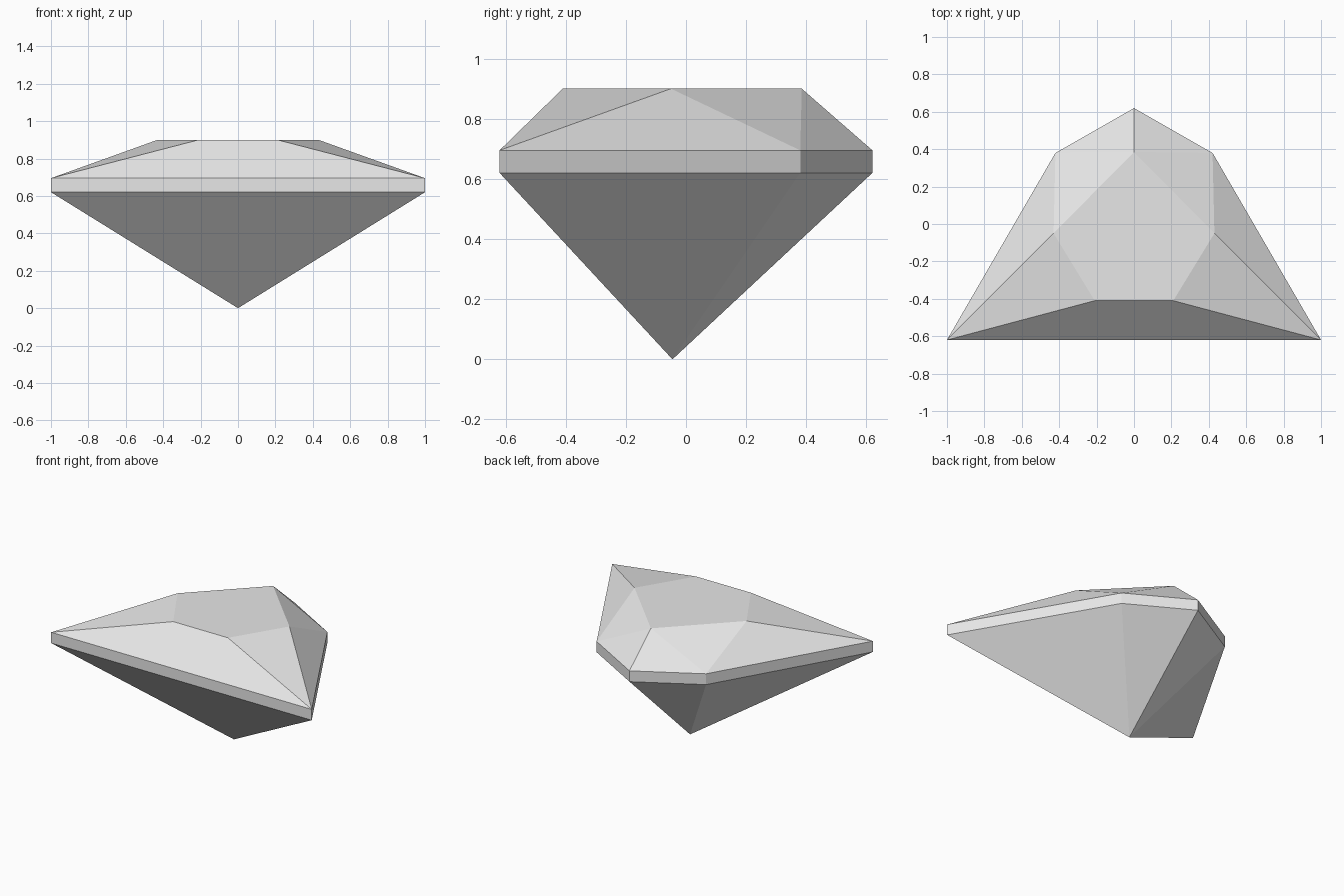
import bpy
import bmesh

cube = bpy.data.objects.get("Cube")
if cube:
    bpy.data.objects.remove(cube, do_unlink=True)

# Heights of the gem's levels
GIRDLE_LOW, GIRDLE_HIGH, TABLE = 0.62, 0.695, 0.90

# Outlines, counter-clockwise from the front left-hand corner
girdle_outline = [(-1, -0.62), (1, -0.62), (0.42, 0.38), (0, 0.62), (-0.42, 0.38)]
table_outline = [(-0.21, -0.41), (0.21, -0.41), (0.43, -0.05), (0, 0.385), (-0.43, -0.05)]

grey = bpy.data.materials.new("gem grey")
grey.use_nodes = True
colour = (0.8, 0.8, 0.8, 1)
grey.diffuse_color = colour
grey.node_tree.nodes["Principled BSDF"].inputs["Base Color"].default_value = colour

bm = bmesh.new()


def ring(outline, z):
    return [bm.verts.new((x, y, z)) for x, y in outline]


lower = ring(girdle_outline, GIRDLE_LOW)
upper = ring(girdle_outline, GIRDLE_HIGH)
table = ring(table_outline, TABLE)
tip = bm.verts.new((0, -0.045, 0))

# Girdle band and pointed pavilion
for i in range(len(lower)):
    j = (i + 1) % len(lower)
    bm.faces.new((lower[i], lower[j], upper[j], upper[i]))
    bm.faces.new((lower[j], lower[i], tip))

# Flat table and front crown facet
bm.faces.new(table)
bm.faces.new((upper[0], upper[1], table[1], table[0]))

# Crown facets on both sides: front corner, side, shoulder, back
for front, side, back, edge in ((1, 2, 3, 1), (0, 4, 3, 0)):
    bm.faces.new((upper[front], table[side], table[edge]))
    bm.faces.new((upper[front], upper[side], table[side]))
    bm.faces.new((upper[side], table[back], table[side]))
    bm.faces.new((upper[side], upper[back], table[back]))

bmesh.ops.recalc_face_normals(bm, faces=bm.faces)
mesh = bpy.data.meshes.new("gem")
bm.to_mesh(mesh)
bm.free()
mesh.materials.append(grey)
gem = bpy.data.objects.new("gem", mesh)
bpy.context.collection.objects.link(gem)
